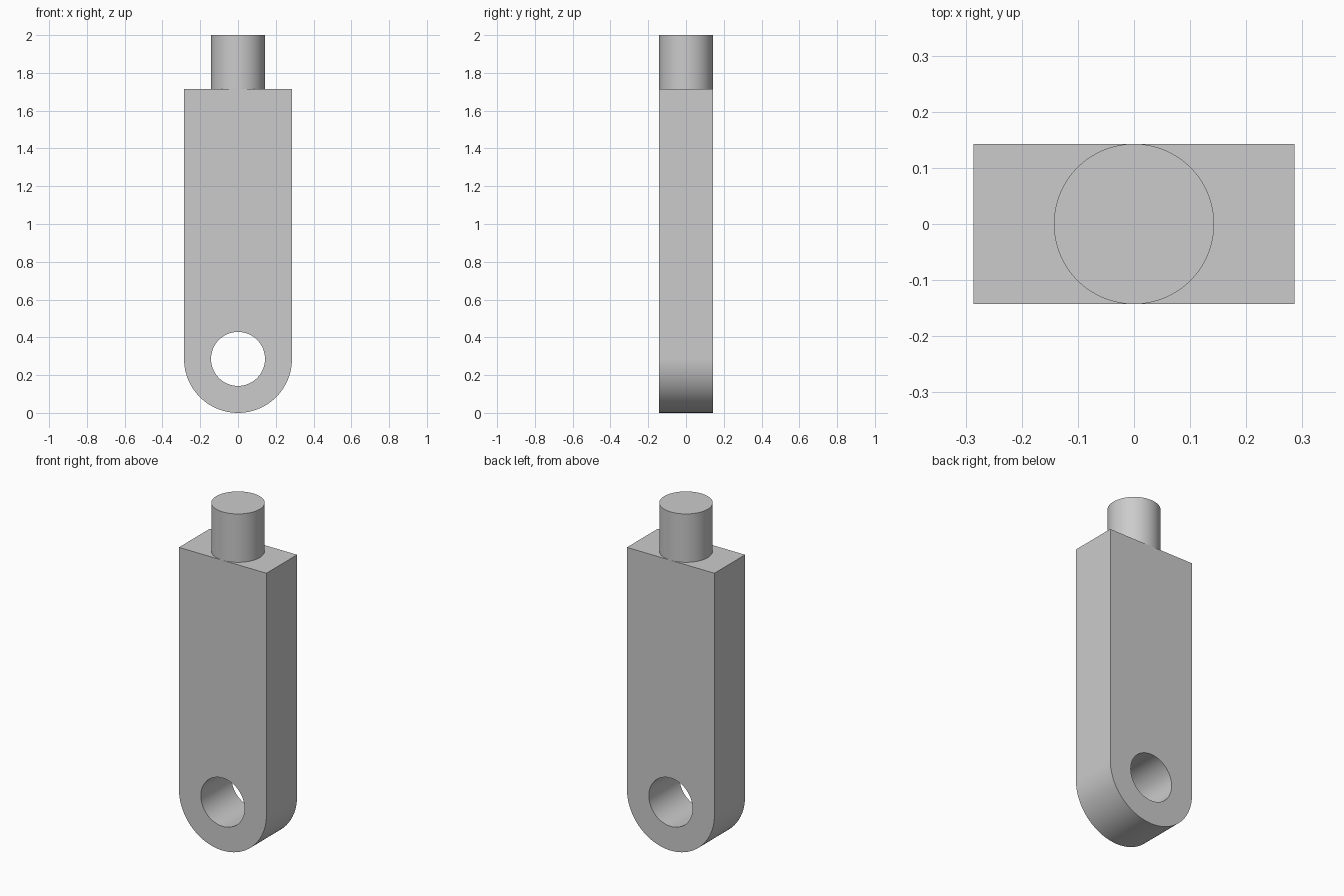
import bpy, bmesh, math
from mathutils import Vector

cube = bpy.data.objects.get("Cube")
if cube:
    bpy.data.objects.remove(cube, do_unlink=True)

U = 2 / 7            # half width of the bar, also its thickness
SHOULDER = 6 * U     # height of the bar's top face
SEGMENTS = 64

steel = bpy.data.materials.new("plain grey")
steel.use_nodes = True
grey = (0.6, 0.6, 0.6, 1)
steel.diffuse_color = grey
steel.node_tree.nodes["Principled BSDF"].inputs["Base Color"].default_value = grey


def arc(radius, start, end, count):
    """Points in the XZ plane around the eye centre, on the front face."""
    angles = [start + (end - start) * i / count for i in range(count + 1)]
    return [Vector((radius * math.cos(a), -U / 2, U + radius * math.sin(a))) for a in angles]


def add_loop(bm, points):
    verts = [bm.verts.new(p) for p in points]
    return [bm.edges.new((v, verts[i - 1])) for i, v in enumerate(verts)]


def finish(obj):
    obj.data.materials.append(steel)
    bpy.ops.object.select_all(action='DESELECT')
    obj.select_set(True)
    bpy.context.view_layer.objects.active = obj
    bpy.ops.object.shade_smooth_by_angle(angle=math.radians(30))


# Flat bar with a rounded lower end and a through hole
bm = bmesh.new()
outline = arc(U, math.pi, 2 * math.pi, SEGMENTS)
outline += [Vector((U, -U / 2, SHOULDER)), Vector((-U, -U / 2, SHOULDER))]
hole = arc(U / 2, 0, 2 * math.pi, SEGMENTS)[:-1]
edges = add_loop(bm, outline) + add_loop(bm, hole)
bmesh.ops.triangle_fill(bm, edges=edges, use_beauty=True, normal=(0, -1, 0))
extruded = bmesh.ops.extrude_face_region(bm, geom=bm.faces[:], use_keep_orig=True)
moved = [g for g in extruded["geom"] if isinstance(g, bmesh.types.BMVert)]
bmesh.ops.translate(bm, verts=moved, vec=(0, U, 0))
bmesh.ops.recalc_face_normals(bm, faces=bm.faces[:])
mesh = bpy.data.meshes.new("eye_bar")
bm.to_mesh(mesh)
bm.free()
bar = bpy.data.objects.new("eye_bar", mesh)
bpy.context.collection.objects.link(bar)
finish(bar)

# Round pin standing on the bar
bpy.ops.mesh.primitive_cylinder_add(vertices=SEGMENTS, radius=U / 2, depth=U,
                                    location=(0, 0, SHOULDER + U / 2))
pin = bpy.context.object
pin.name = "top_pin"
finish(pin)
